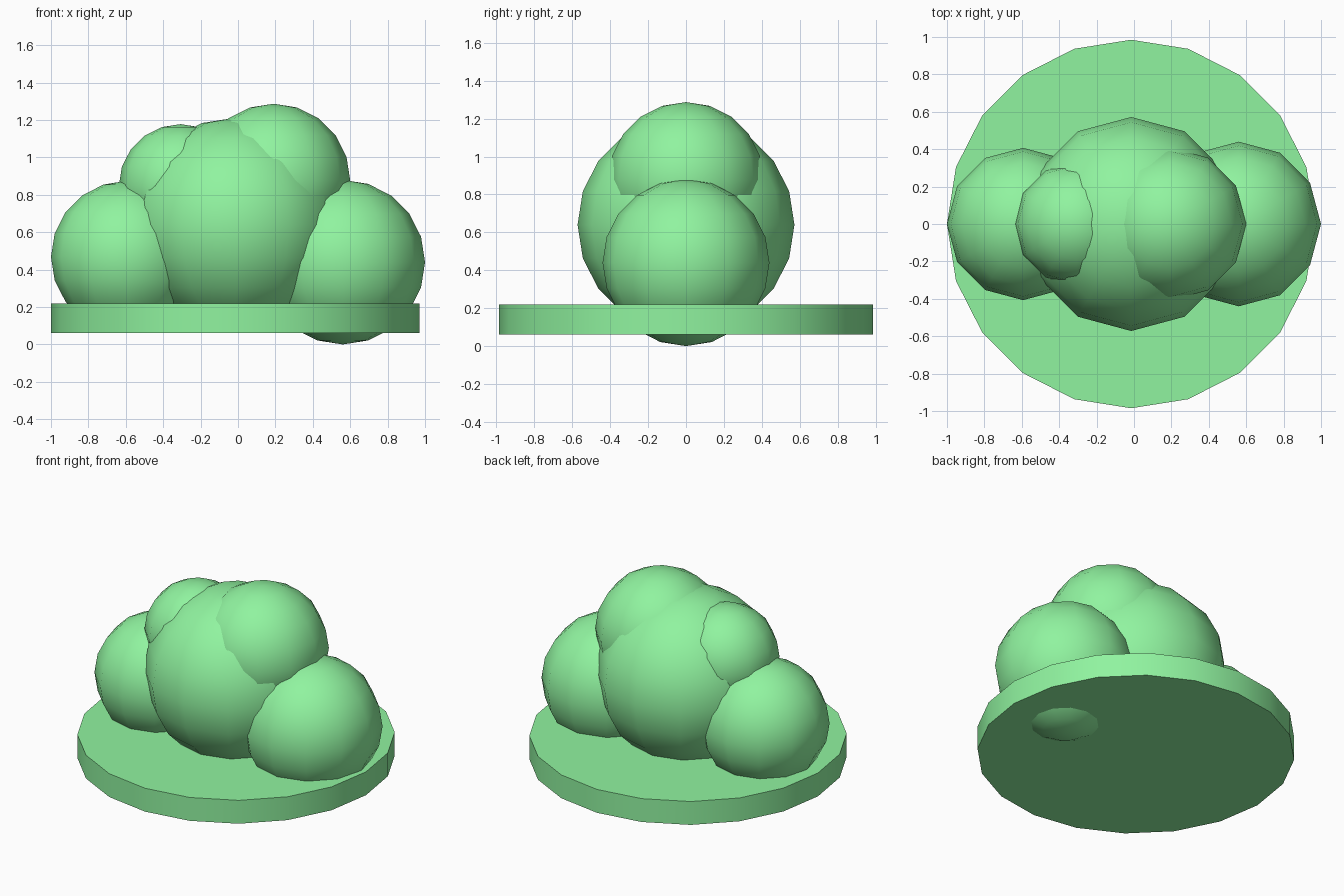
import bpy
from math import radians

if "Cube" in bpy.data.objects:
    bpy.data.objects.remove(bpy.data.objects["Cube"])

# Soft green material shared by all parts
green = bpy.data.materials.new("leaf_green")
green.diffuse_color = (0.28, 0.90, 0.35, 1)
green.use_nodes = True
green.node_tree.nodes["Principled BSDF"].inputs["Base Color"].default_value = green.diffuse_color


def finish(name, angle):
    ob = bpy.context.object
    ob.name = name
    ob.data.materials.append(green)
    bpy.ops.object.shade_smooth_by_angle(angle=radians(angle))
    return ob


# Low-poly puffs of the cloud: name, x, z, radius
puffs = [
    ("centre_puff", -0.015, 0.64, 0.572),
    ("right_puff", 0.56, 0.44, 0.44),
    ("left_puff", -0.593, 0.468, 0.407),
    ("upper_right_puff", 0.19, 0.877, 0.41),
    ("upper_left_puff", -0.307, 0.848, 0.33),
]
for name, x, z, r in puffs:
    bpy.ops.mesh.primitive_uv_sphere_add(
        segments=12, ring_count=10, radius=r, location=(x, 0, z))
    finish(name, 60)

# Flat round base disc
bpy.ops.mesh.primitive_cylinder_add(
    vertices=20, radius=0.985, depth=0.16, location=(-0.015, 0, 0.14))
finish("base_disc", 40)
